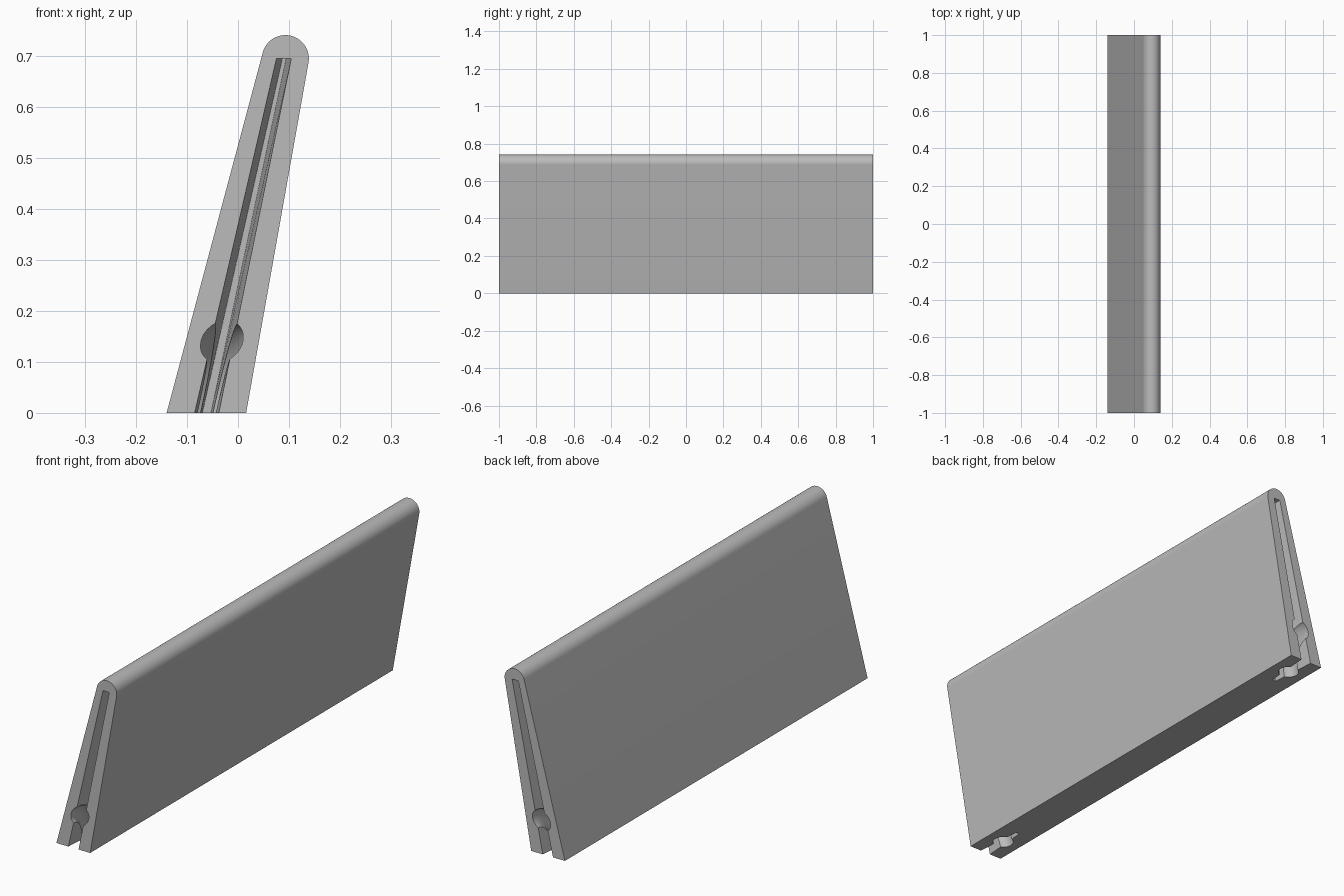
import bpy, bmesh, math
from mathutils import Vector

cube = bpy.data.objects.get("Cube")
if cube:
    bpy.data.objects.remove(cube)

HALF = 1.0          # half length of the panel
SLOT_DEPTH = 0.2    # how far each end slot reaches in
LEAN = 0.217        # sideways lean of the slot plane

grey = bpy.data.materials.new("plain grey")
grey.use_nodes = True
colour = (0.5, 0.5, 0.5, 1)
grey.diffuse_color = colour
grey.node_tree.nodes["Principled BSDF"].inputs["Base Color"].default_value = colour


def loft(name, rings):
    """Join equal rings of points into a closed solid."""
    bm = bmesh.new()
    loops = [[bm.verts.new(p) for p in ring] for ring in rings]
    n = len(loops[0])
    for a, b in zip(loops, loops[1:]):
        for i in range(n):
            j = (i + 1) % n
            bm.faces.new((a[i], a[j], b[j], b[i]))
    bm.faces.new(loops[0])
    bm.faces.new(loops[-1])
    bmesh.ops.recalc_face_normals(bm, faces=bm.faces[:])
    mesh = bpy.data.meshes.new(name)
    bm.to_mesh(mesh)
    bm.free()
    mesh.materials.append(grey)
    obj = bpy.data.objects.new(name, mesh)
    bpy.context.collection.objects.link(obj)
    return obj


# Leaning tapered panel with a rounded top edge
profile = [(-0.14, 0), (0.016, 0)]
for i in range(33):
    a = math.radians(-10 + 175 * i / 32)
    profile.append((0.093 + 0.046 * math.cos(a), 0.695 + 0.046 * math.sin(a)))
panel = loft("leaning_panel", [[(x, y, z) for x, z in profile] for y in (-HALF, HALF)])


def slot_ring(side, inset, z_low=-0.05, z_high=0.695):
    """Slot section, narrowing with the inset from the panel end."""
    t = inset / SLOT_DEPTH
    left = lambda z: -0.085 + 0.015 * t + (0.231 - 0.005 * t) * z
    right = lambda z: -0.038 - 0.015 * t + (0.205 + 0.007 * t) * z
    y = side * (HALF - inset)
    return [(left(z_low), y, z_low), (right(z_low), y, z_low),
            (right(z_high), y, z_high), (left(z_high), y, z_high)]


def bore_rings(side, radius=0.041, sides=32, steps=16):
    """Round passage bending from the panel end down to its underside."""
    path = [(-0.05, 0.14)]
    for i in range(steps + 1):
        a = math.pi / 2 * i / steps
        path.append((0.11 * math.sin(a), 0.14 * math.cos(a)))
    path.append((0.11, -0.05))
    rings = []
    for k, (d, z) in enumerate(path):
        d0, z0 = path[max(k - 1, 0)]
        d1, z1 = path[min(k + 1, len(path) - 1)]
        normal = Vector((z0 - z1, d1 - d0)).normalized()
        ring = []
        for i in range(sides):
            a = 2 * math.pi * i / sides
            depth = d + radius * math.sin(a) * normal.x
            height = z + radius * math.sin(a) * normal.y
            x = -0.062 + LEAN * height + radius * math.cos(a)
            ring.append((x, side * (HALF - depth), height))
        rings.append(ring)
    return rings


# Cut a slot and a bent bore into both ends
cutters = []
for side, label in ((-1, "front"), (1, "back")):
    cutters.append(loft(label + "_slot_cutter",
                        [slot_ring(side, -0.05), slot_ring(side, SLOT_DEPTH)]))
    cutters.append(loft(label + "_bore_cutter", bore_rings(side)))
for cutter in cutters:
    cut = panel.modifiers.new(cutter.name, "BOOLEAN")
    cut.operation = "DIFFERENCE"
    cut.solver = "EXACT"
    cut.object = cutter

bpy.context.view_layer.objects.active = panel
panel.select_set(True)
for cutter in cutters:
    bpy.ops.object.modifier_apply(modifier=cutter.name)
for cutter in cutters:
    bpy.data.objects.remove(cutter)

# Smooth rounded surfaces, crisp edges
bpy.ops.object.select_all(action="DESELECT")
panel.select_set(True)
bpy.ops.object.shade_smooth_by_angle(angle=math.radians(30))
